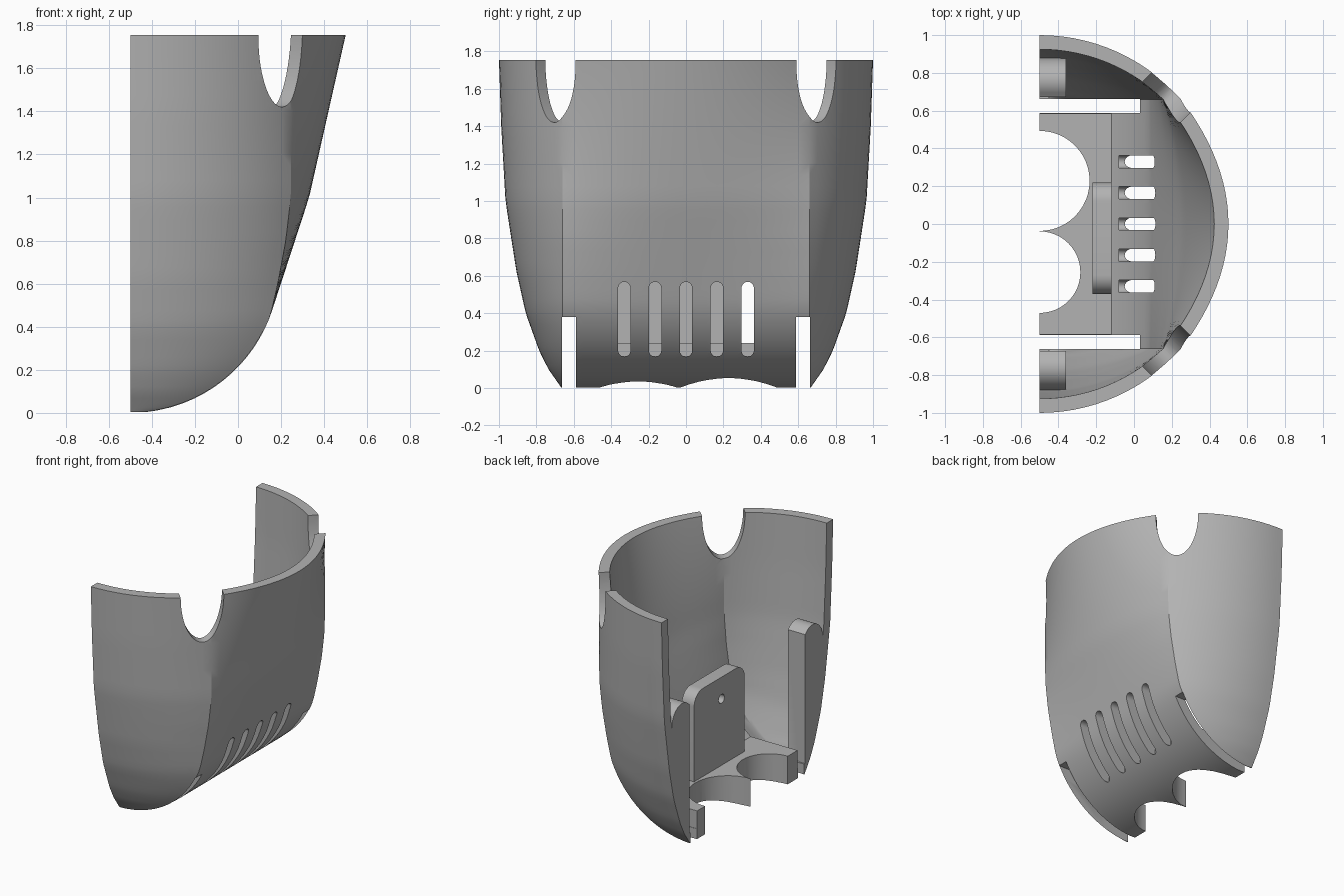
import bpy, bmesh
from math import sin, cos, pi, sqrt, acos, radians

cube = bpy.data.objects.get("Cube")
if cube:
    bpy.data.objects.remove(cube, do_unlink=True)

TOP, BACK, WALL, EDGE = 1.755, -0.5, 0.075, 0.66
ARC = 0.694  # radius of the curved bottom

grey = bpy.data.materials.new("plain grey")
grey.use_nodes = True
grey.diffuse_color = (0.45, 0.45, 0.45, 1)
grey.node_tree.nodes["Principled BSDF"].inputs["Base Color"].default_value = (0.45, 0.45, 0.45, 1)

# Heights paired with half width, crease position and front position
WIDTH = [(0, .665), (.1, .735), (.2, .785), (.4, .857), (.63, .908), (1, .965), (1.4, .988), (TOP, 1)]
CREASE = [(.45, .15), (.6, .185), (.8, .222), (1, .245), (TOP, .25)]
FRONT = [(.45, .15), (1, .33), (TOP, .5)]


def lookup(table, z):
    for (a, u), (b, v) in zip(table, table[1:]):
        if z <= b:
            return u + (v - u) * (z - a) / (b - a)
    return table[-1][1]


def section(z, inset, back):
    """Outline of the body at one height, moved inwards by inset."""
    width = max(lookup(WIDTH, z) - inset, EDGE + (.02 if inset else .003))
    if z < .45:
        crease = front = BACK + sqrt(max((ARC - inset) ** 2 - (ARC - z) ** 2, 1e-5))
    else:
        crease = lookup(CREASE, z) - inset * (1 + .25 * min(1, (z - .45) / .5))
        front = lookup(FRONT, z) - inset
    limit = acos(EDGE / width)
    wing = [(BACK + (crease - BACK) * sin(limit * i / 14) / sin(limit),
             width * cos(limit * i / 14)) for i in range(15)]
    panel = []
    for i in range(1, 12):
        y = EDGE * (1 - i / 12)
        panel.append((crease + (front - crease) * (1 - (y / EDGE) ** 2), y))
    half = wing + panel
    if back < BACK:
        half.insert(0, (back, width))
    return half + [(front, 0)] + [(x, -y) for x, y in reversed(half)]


def finish(name, bm):
    bmesh.ops.recalc_face_normals(bm, faces=bm.faces)
    mesh = bpy.data.meshes.new(name)
    bm.to_mesh(mesh)
    bm.free()
    mesh.materials.append(grey)
    obj = bpy.data.objects.new(name, mesh)
    bpy.context.collection.objects.link(obj)
    return obj


def loft(name, rings):
    bm = bmesh.new()
    rows = [[bm.verts.new(p) for p in ring] for ring in rings]
    n = len(rows[0])
    for low, high in zip(rows, rows[1:]):
        for i in range(n):
            j = (i + 1) % n
            bm.faces.new((low[i], low[j], high[j], high[i]))
    # Split the curved walls so that every face is truly flat
    bmesh.ops.triangulate(bm, faces=bm.faces[:])
    bm.faces.new(rows[0])
    bm.faces.new(rows[-1])
    return finish(name, bm)


def prism(name, points, start, end, axis):
    """Straight extrusion of a flat outline along x or z."""
    bm = bmesh.new()
    ends = [[bm.verts.new((d, a, b) if axis == "x" else (a, b, d)) for a, b in points]
            for d in (start, end)]
    n = len(points)
    for i in range(n):
        j = (i + 1) % n
        bm.faces.new((ends[0][i], ends[0][j], ends[1][j], ends[1][i]))
    bm.faces.new(ends[0])
    bm.faces.new(ends[1])
    return finish(name, bm)


def arc(cx, cy, rx, ry, start, end, steps=16):
    angles = [radians(start + (end - start) * i / steps) for i in range(steps + 1)]
    return [(cx + rx * cos(a), cy + ry * sin(a)) for a in angles]


def rectangle(x0, x1, y0, y1):
    return [(x0, y0), (x1, y0), (x1, y1), (x0, y1)]


def cut(target, cutter):
    mod = target.modifiers.new("cut", "BOOLEAN")
    mod.operation, mod.solver, mod.object = "DIFFERENCE", "EXACT", cutter
    bpy.context.view_layer.objects.active = target
    bpy.ops.object.modifier_apply(modifier=mod.name)
    bpy.data.objects.remove(cutter, do_unlink=True)


# Outer body and the hollow inside it
heights = [.003 + (TOP - .003) * (i / 36) ** 1.5 for i in range(37)]
shell = loft("shell", [[(x, y, z) for x, y in section(z, 0, BACK)] for z in heights])
inner = [.079 + (TOP - .079) * (i / 32) ** 1.5 for i in range(33)]
rings = [[(x, y, z) for x, y in section(z, WALL, -.9)] for z in inner]
rings.append([(x, y, 1.9) for x, y, z in rings[-1]])
hollow = loft("hollow", rings)

# Floor and side pillars are left standing in the hollow
cut(hollow, prism("floor", rectangle(-1.1, -.12, -.585, .585), -.2, .21, "z"))
for side in (1, -1):
    outline = [(.672, -.1), (.672, 1.03)] + arc(.76, .93, .12, .14, 130, 0) + [(1.2, .93), (1.2, -.1)]
    cut(hollow, prism("pillar", [(side * y, z) for y, z in outline], -1.1, -.36, "x"))
cut(shell, hollow)

# Slits between the front panel and the wings, and notches in the rim
for side in (1, -1):
    cut(shell, prism("slit", rectangle(-.9, .4, side * .588, side * .662), -.2, .38, "z"))
    notch = prism("notch", arc(0, TOP, .147, .335, 180, 360, 28) + [(.147, 2), (-.147, 2)], .5, 1.4, "x")
    notch.rotation_euler.z = side * pi / 4
    notch.location.x = BACK
    bpy.context.view_layer.update()
    cut(shell, notch)

# Round bites in the floor
for y, radius in ((.228, .265), (-.255, .216)):
    cut(shell, prism("bite", arc(BACK, y, radius, radius, 0, 360, 48)[:-1], -.2, .5, "z"))

# Row of vent slots
for i in range(-2, 3):
    y = i * .165
    slot = arc(y, .535, .033, .033, 0, 180, 10) + arc(y, .2, .033, .033, 180, 360, 10)
    cut(shell, prism("slot", slot, -.08, .6, "x"))

# Upright mounting plate with a small hole
outline = [(-.37, .2), (.22, .2)] + arc(.12, .76, .1, .1, 0, 90, 10) + arc(-.27, .76, .1, .1, 90, 180, 10)
plate = prism("mounting_plate", outline, -.22, -.12, "x")
cut(plate, prism("hole", arc(-.1, .7, .033, .033, 0, 360, 24)[:-1], -.4, 0, "x"))

for obj in (shell, plate):
    bpy.ops.object.select_all(action="DESELECT")
    obj.select_set(True)
    bpy.context.view_layer.objects.active = obj
    bpy.ops.object.shade_smooth_by_angle(angle=radians(25))
